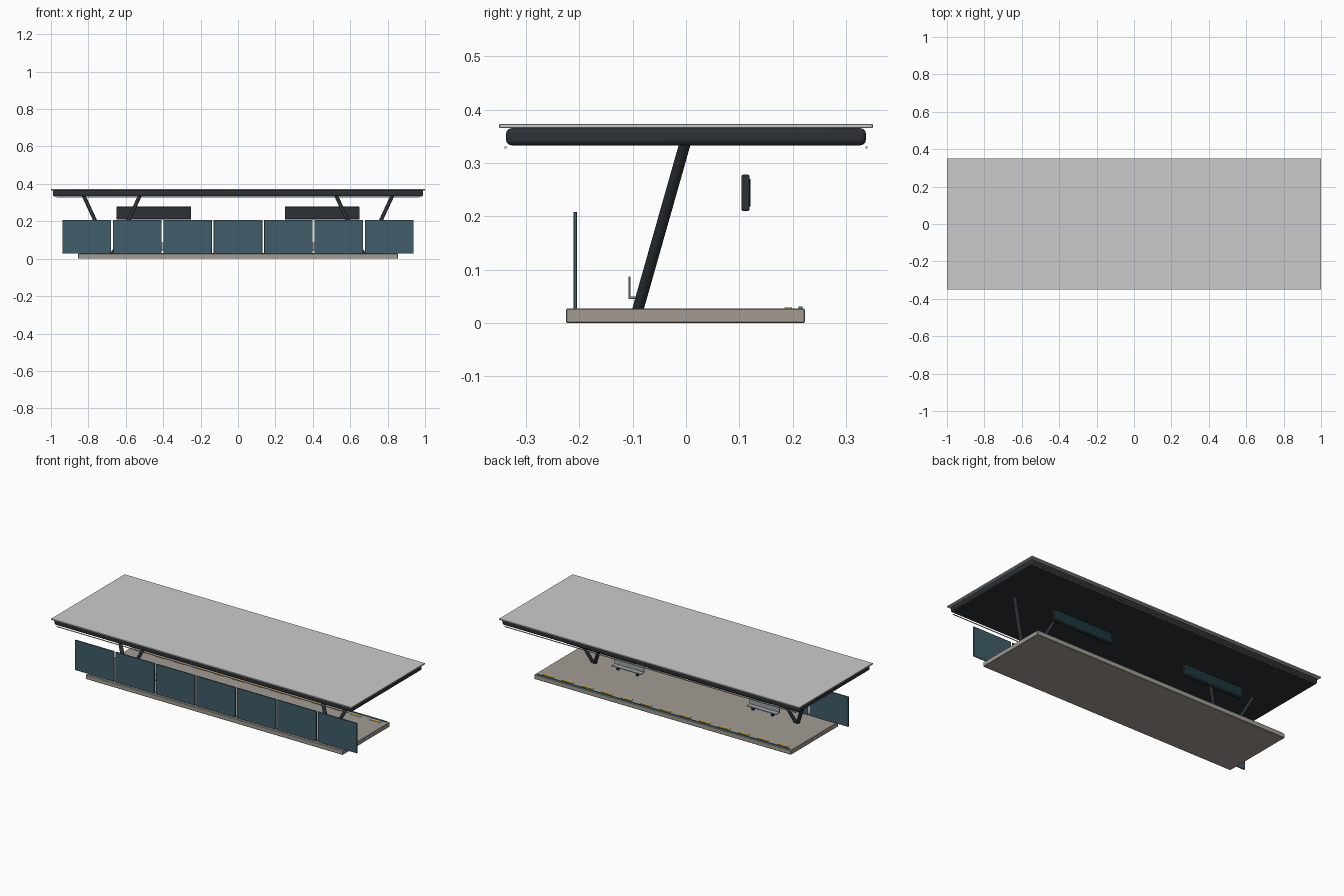
import bpy
from mathutils import Vector

if "Cube" in bpy.data.objects:
    bpy.data.objects.remove(bpy.data.objects["Cube"])


def mat(name, r, g, b):
    m = bpy.data.materials.new(name)
    m.diffuse_color = (r, g, b, 1)
    m.use_nodes = True
    m.node_tree.nodes["Principled BSDF"].inputs["Base Color"].default_value = m.diffuse_color
    return m


DARK = mat("charcoal", 0.025, 0.03, 0.035)
STONE = mat("stone", 0.36, 0.33, 0.29)
ROOF = mat("pale_grey", 0.52, 0.54, 0.53)
GLASS = mat("blue_glass", 0.05, 0.11, 0.14)
STEEL = mat("steel", 0.35, 0.38, 0.4)
SCREEN = mat("screen", 0.01, 0.04, 0.045)
TEAL = mat("teal", 0.03, 0.25, 0.32)
YELLOW = mat("yellow", 0.75, 0.42, 0.05)
WARM = mat("warm_light", 0.8, 0.7, 0.5)


def box(name, x, y, z, m, bevel=0, seg=1):
    """Box from (min, max) ranges on each axis."""
    bpy.ops.mesh.primitive_cube_add(size=1, location=[sum(r) / 2 for r in (x, y, z)])
    o = bpy.context.object
    o.name = name
    o.scale = [r[1] - r[0] for r in (x, y, z)]
    bpy.ops.object.transform_apply(location=False, rotation=False, scale=True)
    o.data.materials.append(m)
    if bevel:
        b = o.modifiers.new("bevel", 'BEVEL')
        b.width, b.segments = bevel, seg
        if seg > 1:
            bpy.ops.object.shade_smooth_by_angle()
    return o


def strut(name, a, b, r, m):
    """Round bar with horizontally cut ends."""
    a, b = Vector(a), Vector(b)
    d = b - a
    bpy.ops.mesh.primitive_cylinder_add(vertices=16, radius=r, depth=d.z, location=(a + b) / 2)
    o = bpy.context.object
    o.name = name
    for v in o.data.vertices:
        t = v.co.z / d.z
        v.co.x += d.x * t
        v.co.y += d.y * t
    o.data.materials.append(m)
    bpy.ops.object.shade_smooth_by_angle()
    return o


# Platform and its edge markings
box("platform", (-0.855, 0.855), (-0.225, 0.223), (0, 0.027), STONE, 0.002)
box("edge_light_strip", (-0.84, 0.84), (0.211, 0.218), (0.026, 0.031), TEAL)
for i in range(13):
    cx = (i - 6) * 0.13
    box("tactile_mark", (cx - 0.035, cx + 0.035), (0.185, 0.199), (0.026, 0.029), YELLOW)

# Roof: thin cap over a rounded canopy
box("roof_cap", (-1, 1), (-0.35, 0.35), (0.365, 0.373), ROOF, 0.001)
box("canopy", (-0.99, 0.99), (-0.337, 0.337), (0.333, 0.365), DARK, 0.01, 4)
for s in (-1, 1):
    box("canopy_light", (-0.97, 0.97), (s * 0.338 - 0.002, s * 0.338 + 0.002),
        (0.327, 0.331), WARM)

# Rear windscreen panels
for i in range(7):
    cx = (i - 3) * 0.2695
    box("glass_panel", (cx - 0.13, cx + 0.13), (-0.211, -0.204), (0.027, 0.208), GLASS, 0.001)

for s in (-1, 1):
    # Leaning V columns
    for t in (-1, 1):
        strut("column", (s * 0.675 + t * 0.006, -0.09, 0.026),
              (s * 0.675 + t * 0.15, -0.002, 0.336), 0.011, DARK)
    # Information display facing the track
    cx = s * 0.45
    box("display_case", (cx - 0.2, cx + 0.2), (0.104, 0.119), (0.21, 0.278), DARK, 0.003, 2)
    box("display_screen", (cx - 0.19, cx + 0.19), (0.118, 0.1205), (0.218, 0.27), SCREEN)
    # Bench with upright back and two feet
    box("bench_seat", (cx - 0.1, cx + 0.1), (-0.108, -0.074), (0.045, 0.05), STEEL, 0.001)
    box("bench_back", (cx - 0.1, cx + 0.1), (-0.108, -0.104), (0.049, 0.087), STEEL, 0.001)
    for t in (-1, 1):
        fx = cx + t * 0.065
        box("bench_leg", (fx - 0.006, fx + 0.006), (-0.096, -0.082), (0.026, 0.046), DARK)
